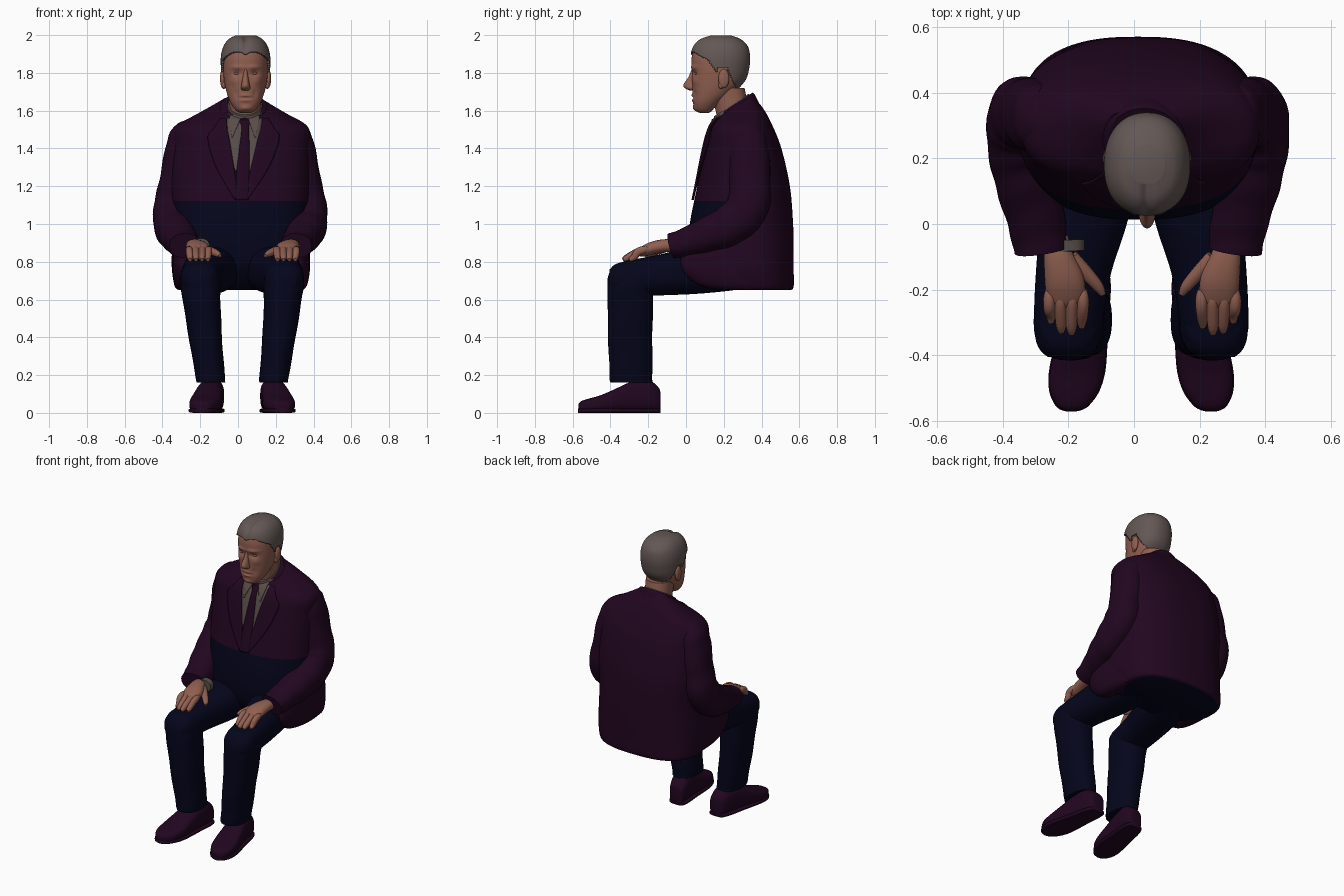
import bpy, bmesh, math
from mathutils import Vector
from mathutils.bvhtree import BVHTree


def material(name, r, g, b):
    m = bpy.data.materials.new(name)
    m.diffuse_color = (r, g, b, 1)
    return m


PLUM = material("dark plum cloth", 0.0155, 0.002, 0.0145)
NAVY = material("navy cloth", 0.0013, 0.0016, 0.011)
SKIN = material("skin", 0.28, 0.115, 0.08)
HAIR = material("grey hair", 0.125, 0.096, 0.09)
SHIRT = material("grey shirt", 0.10, 0.074, 0.065)


def finish(name, bm, mats):
    me = bpy.data.meshes.new(name)
    bmesh.ops.recalc_face_normals(bm, faces=bm.faces)
    bm.to_mesh(me)
    bm.free()
    ob = bpy.data.objects.new(name, me)
    bpy.context.collection.objects.link(ob)
    for m in mats:
        me.materials.append(m)
    bpy.ops.object.select_all(action='DESELECT')
    ob.select_set(True)
    bpy.context.view_layer.objects.active = ob
    bpy.ops.object.shade_smooth_by_angle(angle=math.radians(50))
    return ob


def spline(keys, steps):
    out = []
    for i in range(len(keys) - 1):
        a, b = keys[max(i - 1, 0)], keys[i]
        c, d = keys[i + 1], keys[min(i + 2, len(keys) - 1)]
        for k in range(steps):
            t = k / steps
            out.append([0.5 * (2 * q + (r - p) * t + (2 * p - 5 * q + 4 * r - s) * t * t
                               + (3 * q - p - 3 * r + s) * t ** 3) for p, q, r, s in zip(a, b, c, d)])
    return out + [list(keys[-1])]


# Keys are (x, y, z, half width, half depth, tilt); plane fixes the rings level ('z') or upright ('y')
def loft(name, keys, mats, plane='', steps=6, n=40, p=2.2, keep=None, rule=None, fold=0):
    keys = [tuple(k) + (0,) * (6 - len(k)) for k in keys]
    rows = spline(keys, steps)
    bm, rings = bmesh.new(), []
    for i, (x, y, z, a, b, tilt) in enumerate(rows):
        u, v = Vector((1, 0, 0)), Vector((0, 1, tilt)) if plane == 'z' else Vector((0, 0, 1))
        if not plane:
            t = (Vector(rows[min(i + 1, len(rows) - 1)][:3]) - Vector(rows[max(i - 1, 0)][:3])).normalized()
            u = (u - t * u.dot(t)).normalized()
            v = t.cross(u)
        ring = []
        for j in range(n):
            w = 2 * math.pi * j / n
            c, s = math.cos(w), math.sin(w)
            f = 1 + fold * math.sin(i * 0.9 + 2 * s + c)
            ring.append(bm.verts.new(Vector((x, y, z))
                        + u * math.copysign(abs(c) ** (2 / p), c) * max(a, .001) * f
                        + v * math.copysign(abs(s) ** (2 / p), s) * max(b, .001) * f))
        rings.append(ring)
    for r, q in zip(rings, rings[1:]):
        for j in range(n):
            bm.faces.new((r[j], r[(j + 1) % n], q[(j + 1) % n], q[j]))
    bm.faces.new(rings[0])
    bm.faces.new(rings[-1])
    if keep:
        bad = [f for f in bm.faces if not keep(f.calc_center_median())]
        bmesh.ops.delete(bm, geom=bad, context='FACES')
    if rule:
        for f in bm.faces:
            f.material_index = rule(f.calc_center_median(), len(f.verts))
    return finish(name, bm, mats)


# Level rings given as (z, front y, back y, half width, centre x, tilt)
def level(rows):
    return [(cx, (y0 + y1) / 2, z, a, (y1 - y0) / 2, t) for z, y0, y1, a, cx, t in rows]


def ball(name, loc, size, mat):
    bm = bmesh.new()
    bmesh.ops.create_uvsphere(bm, u_segments=20, v_segments=14, radius=1)
    for v in bm.verts:
        v.co = Vector(loc) + Vector([a * b for a, b in zip(v.co, size)])
    return finish(name, bm, [mat])


# Jacket body: navy on the lower front and underside, plum elsewhere
def body_rule(c, corners):
    if corners > 4:
        return 1 if c.z < 1 else 0
    return int(c.z < 1.125 and c.y < 0.22 and (c.z > 0.9 or abs(c.x - 0.015) < 0.26))


body = loft("jacket_body", level([
    (0.65, 0.17, 0.555, 0.32, 0.01, 0), (0.67, 0.12, 0.57, 0.345, 0.01, 0), (0.76, 0.04, 0.57, 0.365, 0.015, 0),
    (0.86, 0.015, 0.57, 0.365, 0.015, 0), (1.0, 0.02, 0.567, 0.36, 0.015, 0), (1.2, 0.06, 0.55, 0.37, 0.012, 0),
    (1.4, 0.10, 0.505, 0.365, 0.018, 0), (1.51, 0.125, 0.455, 0.35, 0.022, 0.1),
    (1.573, 0.15, 0.415, 0.245, 0.022, 0.22), (1.615, 0.15, 0.35, 0.13, 0.025, 0.65)]),
    [PLUM, NAVY], plane='z', steps=8, n=96, p=2.5, rule=body_rule)
bvh = BVHTree.FromPolygons([v.co for v in body.data.vertices], [p.vertices for p in body.data.polygons])


# Cloth plate laid on the chest; rows are (z, x from, x to)
def plate(name, rows, off, mat, bulge=0):
    bm, grid = bmesh.new(), []
    for z, x0, x1 in spline(rows, 6):
        line = []
        for k in range(9):
            x = x0 + (x1 - x0) * k / 8
            hit = bvh.ray_cast(Vector((x, -1, z)), Vector((0, 1, 0)))[0]
            y = hit.y if hit else 0.2
            line.append(bm.verts.new((x, y - off - bulge * math.sin(math.pi * k / 8), z)))
        grid.append(line)
    for r, q in zip(grid, grid[1:]):
        for k in range(8):
            bm.faces.new((r[k], r[k + 1], q[k + 1], q[k]))
    ob = finish(name, bm, [mat])
    m = ob.modifiers.new("thickness", 'SOLIDIFY')
    m.thickness, m.offset = 0.006, 0
    return ob


plate("shirt_front", [(1.56, -0.06, 0.13), (1.4, -0.045, 0.105), (1.28, -0.015, 0.075)], 0.003, SHIRT)
plate("tie", [(1.57, 0.012, 0.058), (1.545, 0.005, 0.068), (1.51, 0.02, 0.056), (1.4, 0.008, 0.06),
              (1.25, -0.01, 0.06), (1.128, -0.015, 0.055)], 0.006, PLUM, 0.007)
for s in (-1, 1):
    side = "left" if s < 0 else "right"
    edge = lambda rows: [(z, 0.035 + s * a - (1.58 - z) * 0.04, 0.035 + s * b - (1.58 - z) * 0.04) for z, a, b in rows]
    plate(side + "_lapel", edge([(1.56, .095, .125), (1.5, .088, .165), (1.45, .075, .19), (1.3, .045, .14),
                                 (1.13, .012, .035)]), 0.007, PLUM)
    plate(side + "_collar_point", edge([(1.575, .012, .08), (1.52, .035, .075), (1.46, .058, .064)]), 0.009, SHIRT)

    # Jacket skirt draped over the outer thigh
    loft(side + "_jacket_flap", level([(z, y, .4, w, 0.017 + s * .295, 0) for z, y, w in
         [(.652, .17, .035), (.68, .06, .055), (.75, -.02, .068), (.82, -.03, .066), (.9, -.02, .05)]]),
         [PLUM], plane='z', p=2.5)

    # Sleeve, bent at the elbow
    arm = [(.24, .31, 1.505, .04, .05), (.28, .315, 1.475, .08, .09), (.305, .325, 1.40, .09, .11),
           (.335, .337, 1.22, .094, .11), (.36, .325, 1.09, .098, .112), (.362, .24, 1.0, .097, .108),
           (.338, .13, .95, .097, .095), (.31, .01, .907, .088, .077), (.296, -.078, .884, .082, .066)]
    loft(side + "_sleeve", [(0.012 + s * k[0],) + k[1:] for k in arm], [PLUM], steps=7, fold=0.018)

    # Hand resting on the knee
    hx = lambda x: 0.025 + s * x
    palm = [(.262, -.04, .882, .036, .03), (.255, -.1, .886, .046, .034), (.238, -.17, .875, .06, .034),
            (.232, -.225, .855, .058, .028), (.23, -.25, .845, .045, .018)]
    loft(side + "_hand", [(hx(k[0]),) + k[1:] for k in palm], [SKIN], steps=4, n=24)
    for i in range(4):
        x, tip = 0.181 + 0.034 * i, (-.315, -.335, -.33, -.30)[i]
        loft(f"{side}_finger_{i + 1}", [(hx(x), -.2, .868, .012, .012), (hx(x), -.225, .863, .0185, .02),
             (hx(x), -.255, .852, .0185, .021),
             (hx(x * .92 + .018), tip + .025, .824, .017, .018), (hx(x * .92 + .018), tip, .81, .009, .01)],
             [SKIN], steps=4, n=14)
    loft(side + "_thumb", [(hx(.215), -.10, .875, .022, .022), (hx(.17), -.15, .858, .021, .021),
                           (hx(.135), -.19, .842, .017, .017), (hx(.12), -.215, .832, .009, .009)],
         [SKIN], steps=4, n=14)

    # Trouser leg: thigh and shin
    lx = lambda x: 0.022 + s * x
    thigh = [(.12, .42, .77, .10, .09), (.135, .25, .775, .135, .125), (.17, .05, .755, .135, .125),
             (.205, -.13, .73, .115, .108), (.222, -.29, .714, .105, .094), (.225, -.37, .71, .092, .078),
             (.225, -.405, .71, .06, .05)]
    loft(side + "_thigh", [(lx(k[0]),) + k[1:] for k in thigh], [NAVY], steps=6, p=2.4)
    shin = [(.224, -.30, .795, .05, .05), (.223, -.298, .77, .09, .095), (.222, -.295, .70, .106, .12),
            (.215, -.295, .6, .1, .12), (.195, -.295, .4, .088, .117), (.17, -.291, .2, .078, .113),
            (.166, -.29, .16, .076, .112)]
    loft(side + "_shin", [(lx(k[0]),) + k[1:] for k in shin], [NAVY], plane='z', steps=6, p=2.4, fold=0.012)

    # Shoe and sole, turned slightly outward
    shoe = [(-.135, .03, .10), (-.145, .05, .13), (-.2, .064, .17), (-.29, .07, .16), (-.37, .078, .125),
            (-.45, .083, .09), (-.51, .073, .073), (-.55, .05, .06), (-.564, .032, .05), (-.57, .012, .04)]
    sx = lambda y: lx(.15 + (-.135 - y) * .145)
    loft(side + "_shoe", [(sx(y), y, h / 2 + .004, w, h / 2) for y, w, h in shoe], [PLUM], plane='y', steps=4, p=2.9)
    loft(side + "_sole", [(sx(y), y * 1.003, .012, w + .003, .012) for y, w, h in shoe], [PLUM], plane='y',
         steps=4, p=5)

    ball(side + "_ear", (0.04 + s * .121, .2, 1.77), (.014, .029, .05), SKIN)
    ball(side + "_ear_lobe", (0.04 + s * .115, .187, 1.737), (.012, .016, .022), SKIN)
    ball(side + "_eye", (0.04 + s * .045, .061, 1.797), (.018, .015, .01), SKIN)

loft("left_shirt_cuff", [(-.20, -.05, .885, .05, .042), (-.198, -.084, .886, .047, .038)], [SHIRT], steps=2)

# Neck and collars
loft("neck", [(.035, .27, 1.46, .08, .09), (.038, .245, 1.6, .082, .088), (.04, .215, 1.72, .085, .095)],
     [SKIN], plane='z')
loft("shirt_collar", [(.035, .25, 1.57, .105, .1, .65), (.036, .245, 1.605, .1, .098, .65),
                      (.037, .24, 1.63, .09, .092, .65)], [SHIRT], plane='z', p=2)
loft("jacket_collar", [(.03, .27, 1.575, .15, .115, .6), (.03, .26, 1.615, .13, .105, .65),
                       (.031, .255, 1.632, .114, .098, .65)], [PLUM], plane='z', p=2,
     keep=lambda c: c.y > .2)

# Head
head_rows = [(1.588, .075, .12, .028), (1.602, .05, .145, .052), (1.64, .038, .185, .078), (1.69, .034, .25, .098),
             (1.75, .032, .305, .112), (1.82, .03, .325, .119), (1.88, .03, .328, .118), (1.93, .045, .315, .104),
             (1.965, .078, .28, .078), (1.985, .13, .23, .042)]
head = loft("head", level([r + (.04, 0) for r in head_rows]), [SKIN], plane='z', steps=10, n=96)
# Sculpt bumps: (offset x, z, width, height, push back)
bumps = [(.045, 1.797, .024, .014, .013), (.045, 1.830, .035, .01, -.008), (0, 1.667, .03, .005, .006),
         (0, 1.68, .028, .007, -.006), (0, 1.654, .026, .007, -.006), (0, 1.612, .03, .014, -.008),
         (.062, 1.755, .022, .02, -.006), (.05, 1.69, .012, .02, .005), (0, 1.80, .012, .015, .005)]
for v in head.data.vertices:
    if v.co.y < .16:
        x, z = abs(v.co.x - .04), v.co.z
        v.co.y += sum(d * math.exp(-((x - a) / w) ** 2 - ((z - b) / h) ** 2) for a, b, w, h, d in bumps)
loft("nose", level([(1.825, .032, .07, .010, .04, 0), (1.78, .014, .07, .015, .04, 0),
                    (1.738, -.013, .07, .022, .04, 0), (1.718, -.004, .07, .025, .04, 0),
                    (1.706, .022, .07, .016, .04, 0)]), [SKIN], plane='z', n=24, p=2)


# Hair: a shell around the skull, cut along the hairline and parted at the top
def hairline(y):
    if y < .12:
        return 1.912 - max(y - .04, 0) * .6
    if y < .17:
        return 1.864 - (y - .12) * 1.4
    return 1.825 if y < .22 else max(1.825 - (y - .22) * 2.2, 1.69)


hair = loft("hair", level([(z + .013, a - .008, b + .011, w + .012, .04, 0) for z, a, b, w in head_rows]),
            [HAIR], plane='z', steps=12, n=120, keep=lambda c: c.z > hairline(c.y))
for v in hair.data.vertices:
    if v.co.z > 1.91:
        v.co.z -= .014 * math.exp(-((v.co.x - .04) / .016) ** 2) * max(0, min(1, (.22 - v.co.y) / .1))
m = hair.modifiers.new("thickness", 'SOLIDIFY')
m.thickness, m.offset = 0.012, -1
